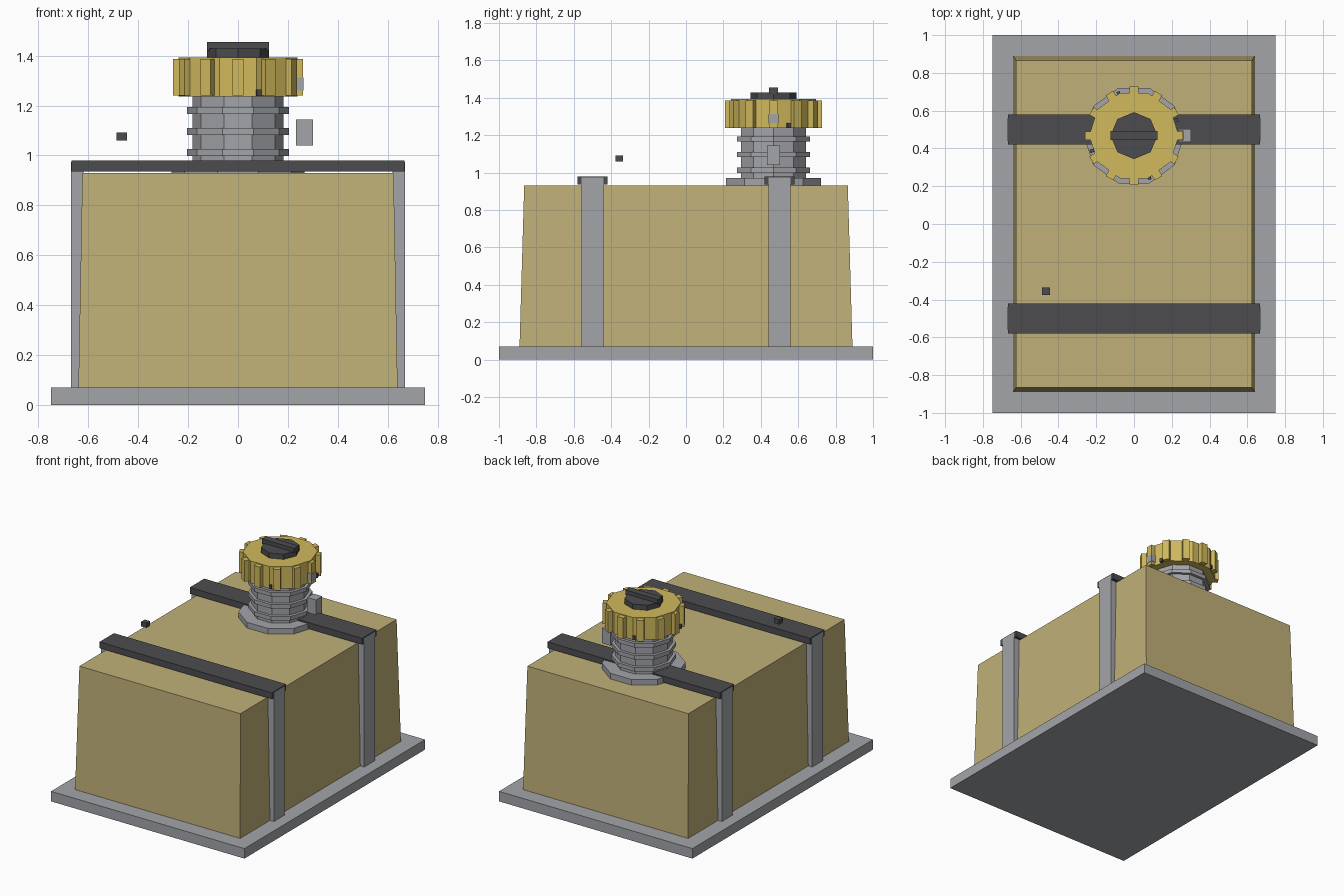
import bpy
import bmesh
from math import cos, sin, radians
from mathutils import Matrix, Vector

cube = bpy.data.objects.get("Cube")
if cube:
    bpy.data.objects.remove(cube, do_unlink=True)


def material(name, rgb):
    m = bpy.data.materials.new(name)
    m.use_nodes = True
    m.diffuse_color = (*rgb, 1)
    bsdf = next(n for n in m.node_tree.nodes if n.type == 'BSDF_PRINCIPLED')
    bsdf.inputs["Base Color"].default_value = (*rgb, 1)
    return m


TANK = material("tank tan", (0.53, 0.44, 0.19))
CAP = material("cap yellow", (0.64, 0.49, 0.11))
METAL = material("metal grey", (0.37, 0.375, 0.40))
DARK = material("dark grey", (0.073, 0.071, 0.078))
NECK = Vector((0, 0.468, 0))


def finish(bm, name, mat):
    bmesh.ops.recalc_face_normals(bm, faces=bm.faces)
    mesh = bpy.data.meshes.new(name)
    bm.to_mesh(mesh)
    bm.free()
    mesh.materials.append(mat)
    ob = bpy.data.objects.new(name, mesh)
    bpy.context.collection.objects.link(ob)
    return ob


def add_box(bm, center, size, turn=0):
    mat = (Matrix.Translation(center) @ Matrix.Rotation(turn, 4, 'Z')
           @ Matrix.Diagonal((*size, 1)))
    return bmesh.ops.create_cube(bm, size=1, matrix=mat)["verts"]


def box(name, center, size, mat):
    bm = bmesh.new()
    add_box(bm, center, size)
    return finish(bm, name, mat)


def lathe(name, profile, sides, mat):
    """Closed solid around the neck axis from (radius, z) points."""
    bm = bmesh.new()
    rings = []
    for r, z in profile:
        angles = [radians(360 * i / sides) for i in range(sides)]
        rings.append([bm.verts.new(NECK + Vector((r * cos(a), r * sin(a), z))) for a in angles])
    for low, high in zip(rings, rings[1:]):
        for i in range(sides):
            j = (i + 1) % sides
            bm.faces.new((low[i], low[j], high[j], high[i]))
    bm.faces.new(rings[0][::-1])
    bm.faces.new(rings[-1])
    return finish(bm, name, mat)


def radial_boxes(name, radius, z, size, count, start, mat):
    bm = bmesh.new()
    for i in range(count):
        a = radians(start + 360 * i / count)
        add_box(bm, NECK + Vector((radius * cos(a), radius * sin(a), z)), size, a)
    return finish(bm, name, mat)


# Base plate and tapered tank
box("base_plate", (0, 0, 0.035), (1.5, 2, 0.07), METAL)
bm = bmesh.new()
for v in add_box(bm, (0, 0, 0.5), (1.28, 1.78, 0.86)):
    if v.co.z > 0.5:
        v.co.x *= 0.975
        v.co.y *= 0.972
finish(bm, "tank", TANK)

# Straps over the tank with side posts
for place, y in (("front", -0.5), ("back", 0.5)):
    box(place + "_strap", (0, y, 0.957), (1.336, 0.16, 0.044), DARK)
    for side, s in (("left", 1), ("right", -1)):
        box(f"{place}_{side}_post", (s * 0.645, y, 0.522), (0.05, 0.12, 0.904), METAL)

# Filler neck with flange and thread ridges
lathe("neck_flange", [(0.266, 0.93), (0.266, 0.97)], 10, METAL)
lathe("neck", [(0.183, 0.93), (0.183, 1.25)], 10, METAL)
for i in range(3):
    z = 1.012 + i * 0.084
    lathe(f"neck_ridge_{i + 1}", [(0.204, z - 0.014), (0.204, z + 0.014)], 10, METAL)

# Cap with grip teeth and small stops at its lower edge
lathe("cap", [(0.238, 1.237), (0.238, 1.392)], 10, CAP)
radial_boxes("cap_grips", 0.237, 1.313, (0.046, 0.046, 0.147), 12, 0, CAP)
radial_boxes("cap_stops", 0.237, 1.252, (0.022, 0.018, 0.026), 4, 20, DARK)

# Knob and grip bar
lathe("knob", [(0.124, 1.39), (0.124, 1.428)], 8, DARK)
box("knob_bar", NECK + Vector((0, 0, 1.438)), (0.25, 0.048, 0.034), DARK)

# Latch blocks and vent block
box("neck_latch", NECK + Vector((0.267, 0, 1.092)), (0.068, 0.07, 0.105), METAL)
box("cap_latch", NECK + Vector((0.245, 0, 1.287)), (0.034, 0.052, 0.052), METAL)
box("vent_block", (-0.466, -0.357, 1.075), (0.042, 0.04, 0.032), DARK)
